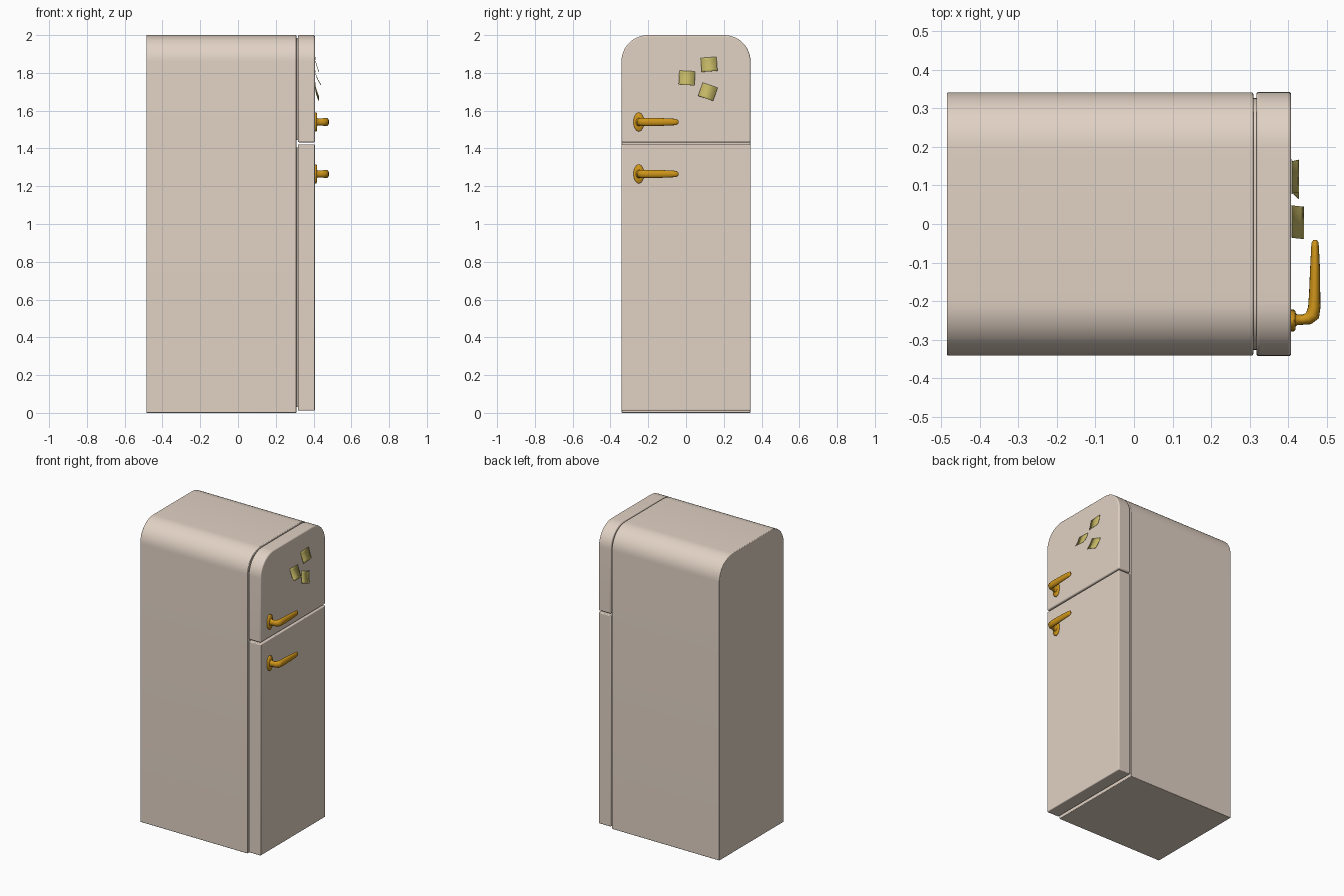
import bpy, bmesh, math
from mathutils import Vector, Matrix

if "Cube" in bpy.data.objects:
    bpy.data.objects.remove(bpy.data.objects["Cube"])


def material(name, rgb):
    m = bpy.data.materials.new(name)
    m.diffuse_color = (*rgb, 1)
    m.use_nodes = True
    m.node_tree.nodes["Principled BSDF"].inputs["Base Color"].default_value = m.diffuse_color
    return m


CREAM = material("cream_enamel", (0.75, 0.64, 0.55))
BRASS = material("brass", (0.62, 0.30, 0.01))
PAPER = material("yellow_paper", (0.55, 0.47, 0.13))


def finish(bm, name, mat, bevel=0, angle=40):
    bmesh.ops.recalc_face_normals(bm, faces=bm.faces)
    me = bpy.data.meshes.new(name)
    bm.to_mesh(me)
    bm.free()
    ob = bpy.data.objects.new(name, me)
    bpy.context.collection.objects.link(ob)
    me.materials.append(mat)
    if bevel:
        mod = ob.modifiers.new("bevel", "BEVEL")
        mod.width, mod.segments = bevel, 3
        mod.limit_method, mod.angle_limit = "ANGLE", math.radians(50)
    bpy.ops.object.select_all(action="DESELECT")
    ob.select_set(True)
    bpy.context.view_layer.objects.active = ob
    bpy.ops.object.shade_smooth_by_angle(angle=math.radians(angle))
    return ob


def loft(bm, rings):
    loops = [[bm.verts.new(p) for p in ring] for ring in rings]
    n = len(loops[0])
    for a, b in zip(loops, loops[1:]):
        for i in range(n):
            j = (i + 1) % n
            bm.faces.new((a[i], a[j], b[j], b[i]))
    bm.faces.new(loops[0])
    bm.faces.new(loops[-1])


def panel(name, x0, x1, z0, z1, half, radius, bevel=0.0):
    """Upright slab along x, with its upper corners rounded by radius."""
    prof = [(-half, z0), (half, z0)]
    if radius:
        for side in (0, 1):
            cy = (half - radius) * (1 - 2 * side)
            for k in range(13):
                a = math.pi / 2 * (side + k / 12)
                prof.append((cy + radius * math.cos(a), z1 - radius + radius * math.sin(a)))
    else:
        prof += [(half, z1), (-half, z1)]
    bm = bmesh.new()
    loft(bm, [[(x, y, z) for y, z in prof] for x in (x0, x1)])
    return finish(bm, name, CREAM, bevel)


# Cabinet, recessed seal and the two doors
panel("cabinet", -0.485, 0.309, 0.0, 2.0, 0.341, 0.14, 0.004)
panel("upper_seal", 0.305, 0.320, 1.445, 1.985, 0.326, 0.125)
panel("lower_seal", 0.305, 0.320, 0.03, 1.405, 0.326, 0)
panel("upper_door", 0.317, 0.407, 1.432, 2.0, 0.342, 0.14, 0.008)
panel("lower_door", 0.317, 0.407, 0.012, 1.422, 0.342, 0, 0.005)


# Lever handles: oval plate, neck and tapered grip
def handle(name, z):
    bm = bmesh.new()

    def oval(x, ry, rz):
        return [(x, -0.25 + ry * math.cos(t), z + rz * math.sin(t))
                for t in [math.tau * i / 24 for i in range(24)]]
    loft(bm, [oval(0.405, 0.028, 0.05), oval(0.414, 0.028, 0.05),
              oval(0.418, 0.024, 0.045)])
    # path rows: x, y, in-plane radius, vertical radius
    path = [(0.414, -0.248, 0.022, 0.026), (0.422, -0.248, 0.014, 0.019),
            (0.437, -0.248, 0.013, 0.018), (0.452, -0.245, 0.016, 0.020),
            (0.463, -0.236, 0.018, 0.022), (0.467, -0.215, 0.016, 0.022),
            (0.468, -0.18, 0.0145, 0.022), (0.469, -0.12, 0.013, 0.020),
            (0.469, -0.06, 0.010, 0.017), (0.469, -0.047, 0.0085, 0.014),
            (0.469, -0.041, 0.004, 0.007)]
    pts = [Vector((p[0], p[1], z)) for p in path]
    rings = []
    for i, (p, row) in enumerate(zip(pts, path)):
        tan = (pts[min(i + 1, len(pts) - 1)] - pts[max(i - 1, 0)]).normalized()
        side = tan.cross(Vector((0, 0, 1)))
        rings.append([p + side * row[2] * math.cos(t) + Vector((0, 0, row[3] * math.sin(t)))
                      for t in [math.tau * k / 16 for k in range(16)]])
    loft(bm, rings)
    finish(bm, name, BRASS, angle=50)


handle("upper_handle", 1.54)
handle("lower_handle", 1.265)


# Paper notes: stuck along the top, curling away at the bottom
def note(name, y, z, turn, lift):
    bm = bmesh.new()
    rot = Matrix.Rotation(math.radians(turn), 3, "X")
    rows = []
    for i in range(7):
        t = i / 6
        rows.append([bm.verts.new(rot @ Vector((0.409 + lift * t ** 1.6, s * 0.042,
                                                0.037 - 0.074 * t)) + Vector((0, y, z)))
                     for s in (-1, 1)])
    for a, b in zip(rows, rows[1:]):
        bm.faces.new((a[0], b[0], b[1], a[1]))
    ob = finish(bm, name, PAPER)
    ob.modifiers.new("paper", "SOLIDIFY").thickness = 0.001


note("note_top", 0.122, 1.845, 4, 0.019)
note("note_middle", 0.005, 1.773, -3, 0.031)
note("note_bottom", 0.116, 1.70, -19, 0.019)
